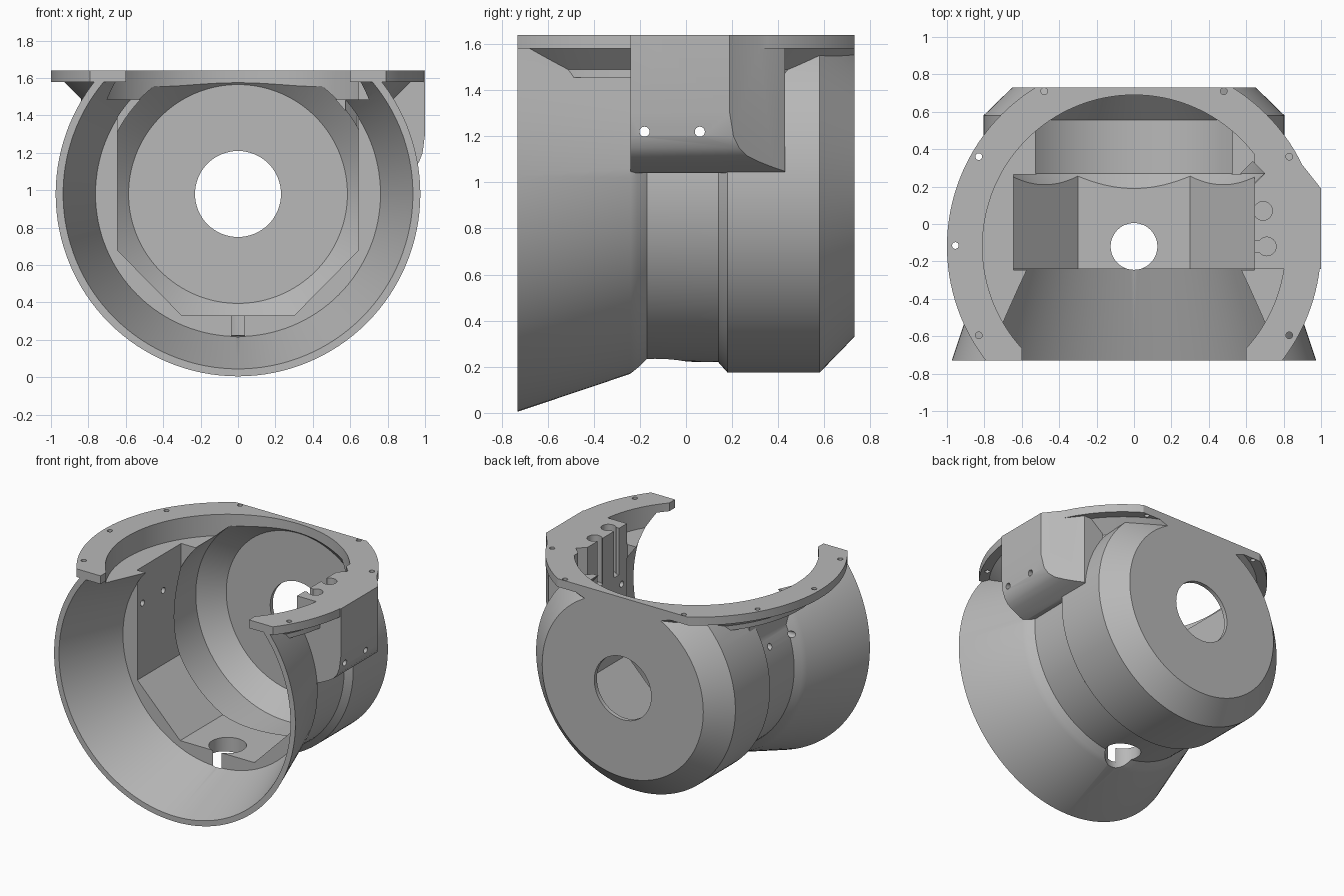
import bpy, bmesh, math
from mathutils import Vector

default = bpy.data.objects.get("Cube")
if default:
    bpy.data.objects.remove(default, do_unlink=True)

grey = bpy.data.materials.new("plain grey")
grey.use_nodes = True
colour = (0.48, 0.48, 0.48, 1)
grey.diffuse_color = colour
grey.node_tree.nodes["Principled BSDF"].inputs["Base Color"].default_value = colour

AXIS_Z = 0.98      # height of the main bore axis
RING_Y = -0.12     # centre of the mounting ring
TOP = 1.64
UNDER = 1.58       # underside of the mounting ring


def finish(name, bm):
    bmesh.ops.recalc_face_normals(bm, faces=bm.faces)
    mesh = bpy.data.meshes.new(name)
    bm.to_mesh(mesh)
    bm.free()
    mesh.materials.append(grey)
    ob = bpy.data.objects.new(name, mesh)
    bpy.context.collection.objects.link(ob)
    return ob


def prism(name, pts, axis, lo, hi):
    """Extrude a 2D outline along one axis."""
    place = {"x": lambda a, b, t: (t, a, b),
             "y": lambda a, b, t: (a, t, b),
             "z": lambda a, b, t: (a, b, t)}[axis]
    bm = bmesh.new()
    low = [bm.verts.new(place(a, b, lo)) for a, b in pts]
    high = [bm.verts.new(place(a, b, hi)) for a, b in pts]
    bm.faces.new(low)
    bm.faces.new(high)
    n = len(pts)
    for i in range(n):
        j = (i + 1) % n
        bm.faces.new((low[i], low[j], high[j], high[i]))
    return finish(name, bm)


def box(name, x, y, z):
    return prism(name, [(x[0], y[0]), (x[1], y[0]), (x[1], y[1]), (x[0], y[1])], "z", *z)


def rod(name, a, b, r, axis, lo, hi, sides=24):
    turn = [2 * math.pi * i / sides for i in range(sides)]
    return prism(name, [(a + r * math.cos(t), b + r * math.sin(t)) for t in turn], axis, lo, hi)


def lathe(name, profile, axis, cut_top=None, sides=128):
    """Stack of rings given as (position, radius), about the bore or the ring axis."""
    bm = bmesh.new()
    rings = []
    for p, r in profile:
        ring = []
        for i in range(sides):
            t = 2 * math.pi * i / sides
            c, s = r * math.cos(t), r * math.sin(t)
            ring.append(bm.verts.new((c, p, AXIS_Z + s) if axis == "y" else (c, RING_Y + s, p)))
        rings.append(ring)
    for a, b in zip(rings, rings[1:]):
        for i in range(sides):
            j = (i + 1) % sides
            bm.faces.new((a[i], a[j], b[j], b[i]))
    bm.faces.new(rings[0])
    bm.faces.new(rings[-1])
    if cut_top:
        bmesh.ops.bisect_plane(bm, geom=bm.verts[:] + bm.edges[:] + bm.faces[:],
                               plane_co=Vector((0, 0, cut_top)),
                               plane_no=Vector((0, 0, 1)), clear_outer=True)
        bmesh.ops.holes_fill(bm, edges=[e for e in bm.edges if e.is_boundary], sides=0)
    return finish(name, bm)


def combine(ob, other, operation):
    mod = ob.modifiers.new("combine", "BOOLEAN")
    mod.object, mod.operation, mod.solver = other, operation, "EXACT"
    bpy.context.view_layer.objects.active = ob
    bpy.ops.object.modifier_apply(modifier=mod.name)
    bpy.data.objects.remove(other, do_unlink=True)


# Flared shell with a waist groove and chamfered back
housing = lathe("housing", [(-0.76, 0.985), (-0.24, 0.81), (-0.21, 0.79), (-0.17, 0.755),
                            (0.14, 0.76), (0.18, 0.805), (0.58, 0.805), (0.76, 0.62)], "y")

# Mounting ring with its sloped support below
combine(housing, lathe("ring_support", [(1.455, 0.84), (1.49, 0.84), (1.585, 0.935)], "z"), "UNION")
combine(housing, lathe("mounting_ring", [(UNDER, 1), (1.7, 1)], "z"), "UNION")
combine(housing, box("trim", (-2, 2), (-0.73, 0.73), (-1, TOP)), "INTERSECT")
combine(housing, lathe("ring_opening", [(1.485, 0.81), (2, 0.81)], "z"), "DIFFERENCE")

# Wall thickening beside the waist on the right
combine(housing, box("wall_pad", (-0.69, -0.6), (-0.235, 0.25), (1.2, 1.484)), "UNION")

# Side pod with a rounded bottom and slanted back
pod = prism("side_pod", [(0.62, TOP), (1, TOP), (1, 1.3), (0.987, 1.2), (0.968, 1.15), (0.94, 1.115),
                         (0.9, 1.09), (0.85, 1.065), (0.79, 1.04), (0.62, 1.04)], "y", -0.24, 0.43)
combine(pod, prism("pod_slant", [(1.04, 0.139), (1.04, 0.506), (0.75, 0.506)], "z", 0.9, 1.8), "DIFFERENCE")
combine(pod, box("pod_inner_trim", (0.5, 0.645), (-0.5, 0.6), (0.9, 1.8)), "DIFFERENCE")
combine(housing, pod, "UNION")

# Flared front opening and widened rear bore
combine(housing, lathe("front_bore", [(-0.8, 0.96), (-0.24, 0.762)], "y", UNDER), "DIFFERENCE")
combine(housing, lathe("rear_bore", [(0.17, 0.63), (0.27, 0.73), (0.555, 0.73), (0.7, 0.585)],
                       "y", UNDER), "DIFFERENCE")

# Chamfered box pocket in the middle
combine(housing, prism("pocket", [(-0.3, 0.33), (0.3, 0.33), (0.645, 0.68), (0.645, 2),
                                  (-0.645, 2), (-0.645, 0.68)], "y", -0.245, 0.265), "DIFFERENCE")

# Round openings at the back and bottom
combine(housing, rod("back_hole", 0, AXIS_Z, 0.23, "y", 0.6, 0.9, 64), "DIFFERENCE")
combine(housing, rod("bottom_hole", 0, RING_Y, 0.125, "z", -0.2, 0.6, 48), "DIFFERENCE")

# Keyhole slots and corner notch inside the pod
for x, y in ((0.69, 0.07), (0.71, -0.12)):
    combine(housing, rod("slot_round", x, y, 0.05, "z", 1.3, 1.8), "DIFFERENCE")
    combine(housing, box("slot_neck", (0.6, x), (y - 0.03, y + 0.03), (1.3, 1.8)), "DIFFERENCE")
combine(housing, rod("corner_notch", 0.635, 0.27, 0.065, "z", 1.2, 1.8, 4), "DIFFERENCE")

# Square ends at the ring tips
combine(housing, box("tip_trim", (-0.6, 0.6), (-0.8, -0.66), (1.5, 1.8)), "DIFFERENCE")

# Screw holes through the side walls and the ring
for y in (-0.18, 0.06):
    combine(housing, rod("side_screw_hole", y, 1.22, 0.022, "x", -1.2, 1.2, 16), "DIFFERENCE")
for x, y in ((-0.955, -0.115), (-0.83, 0.36), (0.83, 0.36), (-0.48, 0.71),
             (0.48, 0.71), (-0.83, -0.595), (0.83, -0.595)):
    combine(housing, rod("ring_screw_hole", x, y, 0.018, "z", 1.52, 1.8, 16), "DIFFERENCE")

# Smooth round walls, keep the edges sharp
bpy.ops.object.select_all(action="DESELECT")
housing.select_set(True)
bpy.context.view_layer.objects.active = housing
bpy.ops.object.shade_smooth_by_angle(angle=math.radians(25))
